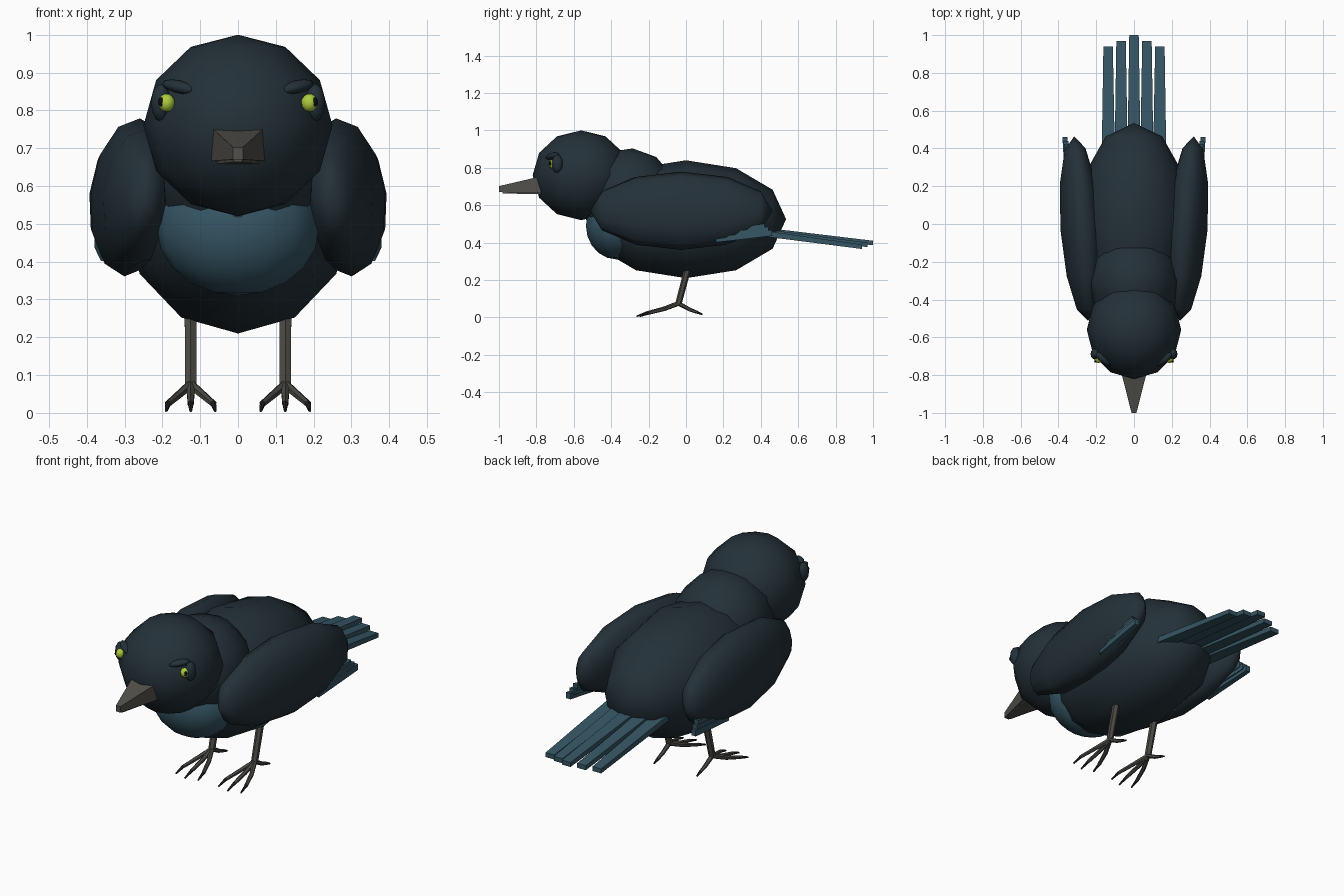
import bpy, bmesh, math
from mathutils import Matrix, Vector, Euler

if "Cube" in bpy.data.objects:
    bpy.data.objects.remove(bpy.data.objects["Cube"])


def material(name, rgb):
    m = bpy.data.materials.new(name)
    m.diffuse_color = (*rgb, 1)
    m.use_nodes = True
    m.node_tree.nodes["Principled BSDF"].inputs["Base Color"].default_value = m.diffuse_color
    return m


PLUMAGE = material("dark_plumage", (0.017, 0.030, 0.040))
TEAL = material("teal_feather", (0.036, 0.092, 0.128))
BEAK = material("beak_grey", (0.085, 0.080, 0.070))
LEG = material("leg_grey", (0.072, 0.068, 0.058))
CLAW = material("claw_dark", (0.018, 0.018, 0.018))
YELLOW = material("eye_yellow", (0.42, 0.60, 0.05))
PUPIL = material("pupil_black", (0.004, 0.004, 0.006))


def finish(name, bm, mat, smooth=None):
    bmesh.ops.recalc_face_normals(bm, faces=bm.faces)
    me = bpy.data.meshes.new(name)
    bm.to_mesh(me)
    bm.free()
    me.materials.append(mat)
    ob = bpy.data.objects.new(name, me)
    bpy.context.collection.objects.link(ob)
    if smooth:
        bpy.ops.object.select_all(action='DESELECT')
        ob.select_set(True)
        bpy.context.view_layer.objects.active = ob
        bpy.ops.object.shade_smooth_by_angle(angle=math.radians(smooth))
    return ob


def ellipsoid(name, loc, radii, mat, rot=(0, 0, 0), poles_y=False, seg=12, rings=6):
    bm = bmesh.new()
    bmesh.ops.create_uvsphere(bm, u_segments=seg, v_segments=rings, radius=1)
    if poles_y:
        bm.transform(Matrix.Rotation(math.pi / 2, 4, 'X'))
    bm.transform(Matrix.LocRotScale(Vector(loc), Euler(rot), Vector(radii)))
    return finish(name, bm, mat, 80)


def tapered_box(bm, a, b):
    """Bar along y between two rectangles given as (x, y, z, half width, half height)."""
    ends = [[bm.verts.new((x + i * w, y, z + j * h))
             for i, j in ((-1, -1), (1, -1), (1, 1), (-1, 1))]
            for x, y, z, w, h in (a, b)]
    bm.faces.new(ends[0])
    bm.faces.new(ends[1])
    for k in range(4):
        n = (k + 1) % 4
        bm.faces.new((ends[0][k], ends[0][n], ends[1][n], ends[1][k]))


def rod(bm, p, q, r1, r2, sides=6):
    p, q = Vector(p), Vector(q)
    d = q - p
    turn = d.to_track_quat('Z', 'Y').to_matrix().to_4x4()
    bmesh.ops.create_cone(bm, cap_ends=True, segments=sides, radius1=r1, radius2=r2,
                          depth=d.length, matrix=Matrix.Translation((p + q) / 2) @ turn)


# Main masses
ellipsoid("body", (0, 0, 0.525), (0.30, 0.535, 0.315), PLUMAGE, poles_y=True)
ellipsoid("neck", (0, -0.31, 0.655), (0.245, 0.26, 0.25), PLUMAGE, rot=(-0.1, 0, 0))
ellipsoid("head", (0, -0.56, 0.76), (0.25, 0.26, 0.24), PLUMAGE)
ellipsoid("breast", (0, -0.37, 0.49), (0.215, 0.165, 0.18), TEAL, seg=16, rings=10)

# Beak
bm = bmesh.new()
tapered_box(bm, (0, -0.76, 0.712, 0.074, 0.046), (0, -1.0, 0.686, 0.013, 0.016))
finish("upper_beak", bm, BEAK)
bm = bmesh.new()
tapered_box(bm, (0, -0.76, 0.668, 0.058, 0.010), (0, -0.98, 0.669, 0.011, 0.006))
finish("lower_beak", bm, BEAK)

# Tail fan
bm = bmesh.new()
for i in range(-2, 3):
    k = abs(i)
    tapered_box(bm, (i * 0.068, 0.30, 0.478 - 0.007 * k, 0.036, 0.016),
                (i * 0.0685, 1.0 - 0.03 * k, 0.398 - 0.010 * k, 0.025, 0.012))
finish("tail_feathers", bm, TEAL)

for s, side in ((-1, "left"), (1, "right")):
    # Wing and its feather tips
    ellipsoid(side + "_wing", (s * 0.28, -0.025, 0.57), (0.11, 0.49, 0.21), PLUMAGE,
              rot=(0, -0.1 * s, -0.075 * s), poles_y=True)
    bm = bmesh.new()
    for j in range(3):
        tapered_box(bm, (s * (0.345 - 0.006 * j), 0.16 + 0.04 * j, 0.415 + 0.022 * j, 0.017, 0.014),
                    (s * (0.366 - 0.006 * j), 0.46 - 0.02 * j, 0.452 + 0.017 * j, 0.013, 0.016))
    finish(side + "_wing_feathers", bm, TEAL)

    # Eye with lid, pupil and brow
    ellipsoid(side + "_eyelid", (s * 0.204, -0.688, 0.82), (0.026, 0.030, 0.050), PLUMAGE)
    ellipsoid(side + "_eye", (s * 0.189, -0.714, 0.82), (0.022, 0.022, 0.024), YELLOW,
              seg=12, rings=8)
    ellipsoid(side + "_pupil", (s * 0.203, -0.726, 0.822), (0.008, 0.008, 0.012), PUPIL,
              seg=8, rings=6)
    ellipsoid(side + "_brow", (s * 0.155, -0.715, 0.862), (0.055, 0.024, 0.017), PLUMAGE,
              rot=(0, -0.2 * s, 0.6 * s))

    # Leg
    x = s * 0.125
    bm = bmesh.new()
    rod(bm, (x, 0.025, 0.32), (x, -0.04, 0.075), 0.019, 0.017)
    finish(side + "_leg", bm, LEG)

    # Three front toes and one back toe, each with a claw
    toes, claws = bmesh.new(), bmesh.new()
    for spread in (-1, 0, 1):
        reach = 1.0 if spread == 0 else 0.92
        pts = [(x + spread * dx, -0.04 - dy * reach, z) for dx, dy, z in
               ((0, 0, 0.075), (0.034, 0.08, 0.046), (0.060, 0.17, 0.024), (0.065, 0.225, 0.006))]
        rod(toes, pts[0], pts[1], 0.013, 0.011)
        rod(toes, pts[1], pts[2], 0.011, 0.009)
        rod(claws, pts[2], pts[3], 0.008, 0.004)
    rod(toes, (x, -0.04, 0.075), (x, 0.02, 0.042), 0.012, 0.010)
    rod(toes, (x, 0.02, 0.042), (x, 0.058, 0.028), 0.010, 0.008)
    rod(claws, (x, 0.058, 0.028), (x, 0.088, 0.016), 0.008, 0.004)
    finish(side + "_toes", toes, LEG)
    finish(side + "_claws", claws, CLAW)
